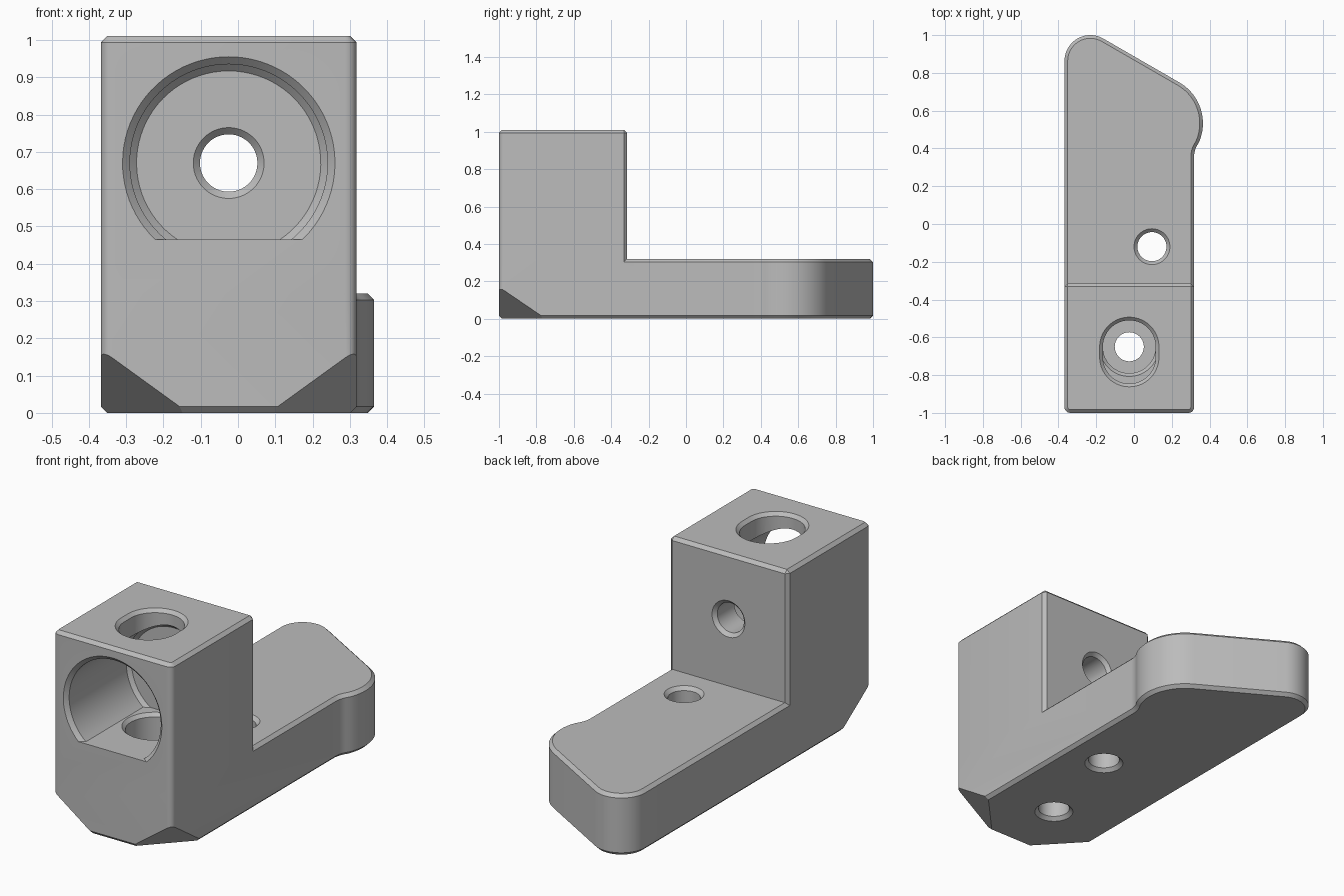
import bpy, bmesh
from math import sin, cos, asin, pi, radians
from mathutils import Vector

if "Cube" in bpy.data.objects:
    bpy.data.objects.remove(bpy.data.objects["Cube"])

LEFT, RIGHT, MID = -0.368, 0.318, -0.025
STEP_Y, FOOT_Z, TOP_Z = -0.315, 0.32, 1.01
CHAMFER = 0.017
BORE_Z, FLOOR_Z = 0.67, 0.465


def arc(cx, cy, r, a0, a1, n):
    """Points on an arc, angles in degrees."""
    angles = [radians(a0 + (a1 - a0) * i / n) for i in range(n + 1)]
    return [(cx + r * cos(a), cy + r * sin(a)) for a in angles]


def make_object(name, bm):
    mesh = bpy.data.meshes.new(name)
    bmesh.ops.recalc_face_normals(bm, faces=bm.faces[:])
    bm.to_mesh(mesh)
    bm.free()
    obj = bpy.data.objects.new(name, mesh)
    bpy.context.collection.objects.link(obj)
    return obj


# Bracket body: flat foot with a rounded end lobe, and an upright block at the front
bm = bmesh.new()
r = 0.03
front = (arc(LEFT + r, -1 + r, r, 180, 270, 5) + arc(RIGHT - r, -1 + r, r, 270, 360, 5))
back = (arc(0.438, 0.356, 0.12, 180, 151.4, 5)
        + arc(0.115, 0.533, 0.25, -28.6, 60, 18)[1:]
        + arc(-0.231, 0.863, 0.137, 60, 180, 20))
step = [bm.verts.new((x, STEP_Y, 0)) for x in (RIGHT, LEFT)]
front_face = bm.faces.new([bm.verts.new((x, y, 0)) for x, y in front] + step)
back_face = bm.faces.new([step[1], step[0]] + [bm.verts.new((x, y, 0)) for x, y in back])


def raise_faces(faces, height, keep):
    res = bmesh.ops.extrude_face_region(bm, geom=faces, use_keep_orig=keep)["geom"]
    verts = [g for g in res if isinstance(g, bmesh.types.BMVert)]
    bmesh.ops.translate(bm, verts=verts, vec=(0, 0, height))
    return [g for g in res if isinstance(g, bmesh.types.BMFace)]


tops = raise_faces([front_face, back_face], FOOT_Z, True)
block_top = [f for f in tops if f.calc_center_median().y < STEP_Y]
raise_faces(block_top, TOP_Z - FOOT_Z, False)
bmesh.ops.recalc_face_normals(bm, faces=bm.faces[:])
bmesh.ops.dissolve_limit(bm, angle_limit=radians(1), verts=bm.verts[:], edges=bm.edges[:])

# Chamfer every sharp outer edge
sharp = [e for e in bm.edges if e.is_manifold and e.calc_face_angle_signed() > radians(40)]
bmesh.ops.bevel(bm, geom=sharp, offset=CHAMFER, segments=1, profile=0.5,
                affect='EDGES', clamp_overlap=False)

# Slice off the two lower front corners
for side, x in ((-1, LEFT), (1, RIGHT)):
    normal = Vector((side / 0.235, -1 / 0.25, -1 / 0.17))
    cut = bmesh.ops.bisect_plane(bm, geom=bm.verts[:] + bm.edges[:] + bm.faces[:],
                                 plane_co=(x, -1, 0.17), plane_no=normal.normalized(),
                                 clear_outer=True)["geom_cut"]
    rim = [g for g in cut if isinstance(g, bmesh.types.BMEdge)]
    bmesh.ops.holes_fill(bm, edges=rim, sides=0)
bracket = make_object("bracket_body", bm)


# Cutters: rings of points joined along the z or y axis
def round_ring(rad, stretch=0.0):
    pts = arc(0, 0, rad, 0, 180, 28) + arc(0, -stretch, rad, 180, 360, 28)
    return pts if stretch else pts[:28] + pts[29:-1]


def flat_ring(rad):
    a = asin((FLOOR_Z - BORE_Z) / rad) * 180 / pi
    return arc(0, 0, rad, a, 180 - a, 64)


def cutter(name, rings, centre, along):
    bm = bmesh.new()
    loops = []
    for pts, t in rings:
        place = ((lambda u, v: (centre[0] + u, centre[1] + v, t)) if along == 'z'
                 else (lambda u, v: (centre[0] + u, t, centre[1] + v)))
        loops.append([bm.verts.new(place(u, v)) for u, v in pts])
    n = len(loops[0])
    for a, b in zip(loops, loops[1:]):
        for i in range(n):
            j = (i + 1) % n
            bm.faces.new((a[i], a[j], b[j], b[i]))
    bm.faces.new(loops[0])
    bm.faces.new(loops[-1])
    obj = make_object(name, bm)
    obj.hide_render = True
    return obj


def chamfered_hole(name, centre, along, start, end, rad=0.077):
    """Straight hole, flared at both ends and running slightly past them."""
    c, e = 0.018, 0.01
    rings = [(rad + c + e, start - e), (rad, start + c), (rad, end - c), (rad + c + e, end + e)]
    return cutter(name, [(round_ring(q), t) for q, t in rings], centre, along)


cutters = [
    cutter("bore_cutter", [(flat_ring(q), t) for q, t in
                           ((0.295, -1.01), (0.265, -0.98), (0.265, -0.508), (0.247, -0.49))],
           (MID, BORE_Z), 'y'),
    cutter("top_slot_cutter", [(round_ring(q, 0.055), t) for q, t in
                               ((0.167, TOP_Z + 0.01), (0.14, TOP_Z - 0.017), (0.14, 0.68))],
           (MID, -0.65), 'z'),
    cutter("counterbore_cutter", [(round_ring(q), t) for q, t in
                                  ((0.157, 0.5), (0.157, FLOOR_Z), (0.14, FLOOR_Z - 0.017), (0.14, 0.2))],
           (MID, -0.65), 'z'),
    cutter("floor_hole_cutter", [(round_ring(q), t) for q, t in
                                 ((0.105, -0.01), (0.077, 0.018), (0.077, 0.3))],
           (MID, -0.65), 'z'),
    chamfered_hole("foot_hole_cutter", (0.095, -0.12), 'z', 0, FOOT_Z),
    chamfered_hole("back_hole_cutter", (MID, BORE_Z), 'y', -0.49, STEP_Y),
]

bpy.context.view_layer.objects.active = bracket
for c in cutters:
    mod = bracket.modifiers.new(c.name, 'BOOLEAN')
    mod.operation, mod.solver, mod.object = 'DIFFERENCE', 'EXACT', c
    bpy.ops.object.modifier_apply(modifier=mod.name)
    bpy.data.objects.remove(c)

# Single grey material and smooth rounded walls with sharp chamfers
grey = bpy.data.materials.new("plain_grey")
grey.use_nodes = True
colour = (0.5, 0.5, 0.5, 1)
grey.diffuse_color = colour
grey.node_tree.nodes["Principled BSDF"].inputs["Base Color"].default_value = colour
bracket.data.materials.clear()
bracket.data.materials.append(grey)
bpy.ops.object.select_all(action='DESELECT')
bracket.select_set(True)
bpy.ops.object.shade_smooth_by_angle(angle=radians(30))
